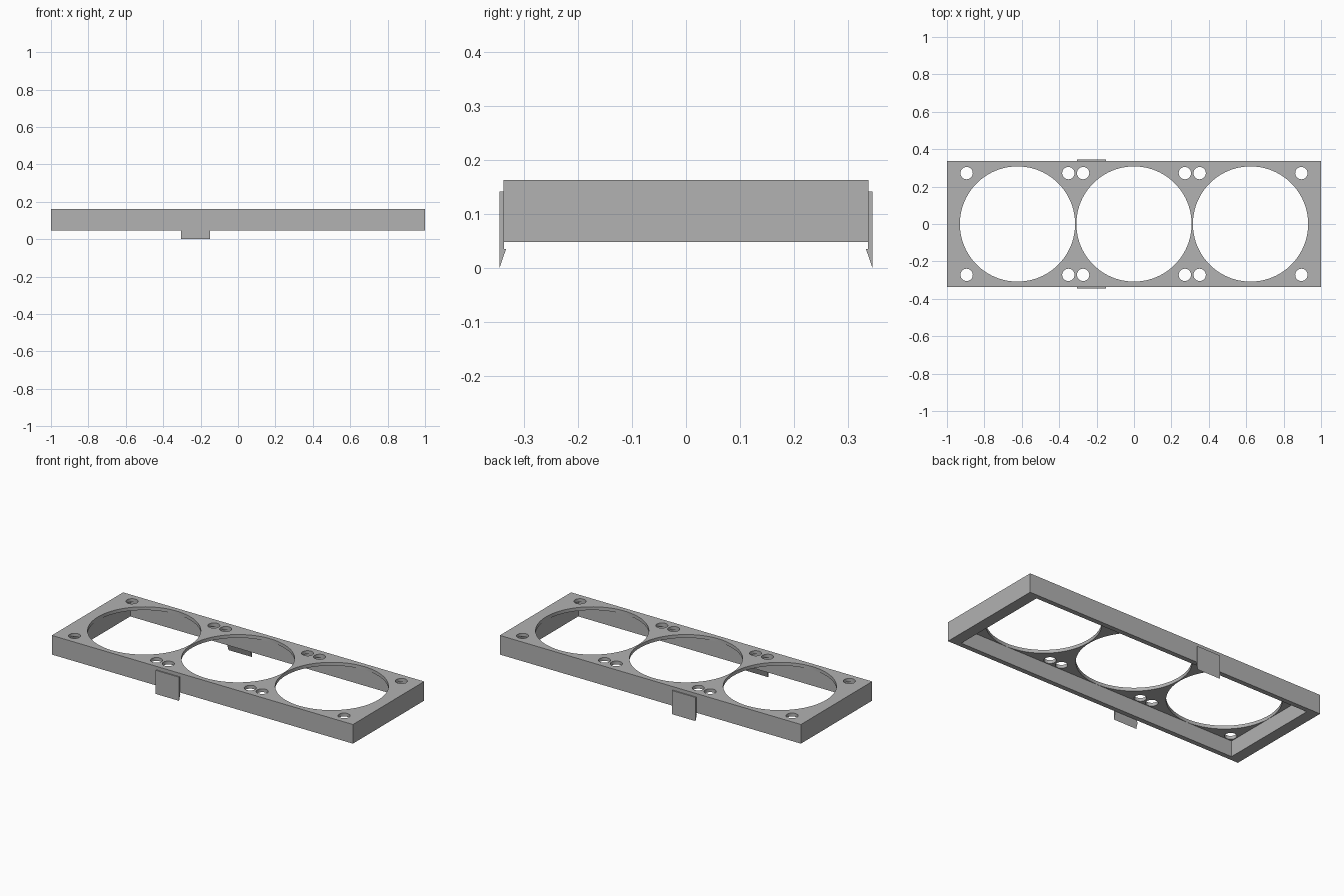
import bpy
import bmesh
import math
from mathutils import Matrix, Vector

default_cube = bpy.data.objects.get("Cube")
if default_cube:
    bpy.data.objects.remove(default_cube, do_unlink=True)

grey = bpy.data.materials.new("light grey plastic")
grey.use_nodes = True
colour = (0.445, 0.445, 0.445, 1)
grey.diffuse_color = colour
grey.node_tree.nodes["Principled BSDF"].inputs["Base Color"].default_value = colour

BOTTOM, TOP = 0.048, 0.163
HALF_X, HALF_Y = 1.0, 0.338
PLATE = 0.02
FAN_PITCH, FAN_RADIUS = 0.623, 0.308
SCREW_OFFSET, SCREW_RADIUS = 0.272, 0.033


def make_object(name, bm):
    bmesh.ops.recalc_face_normals(bm, faces=bm.faces)
    mesh = bpy.data.meshes.new(name)
    bm.to_mesh(mesh)
    bm.free()
    mesh.materials.append(grey)
    obj = bpy.data.objects.new(name, mesh)
    bpy.context.collection.objects.link(obj)
    return obj


def box(name, half_x, half_y, low, high):
    bm = bmesh.new()
    scale = Matrix.Diagonal((2 * half_x, 2 * half_y, high - low, 1))
    move = Matrix.Translation((0, 0, (low + high) / 2))
    bmesh.ops.create_cube(bm, size=1, matrix=move @ scale)
    return make_object(name, bm)


def add_cylinder(bm, x, y, radius, sides):
    bmesh.ops.create_cone(bm, cap_ends=True, segments=sides, radius1=radius,
                          radius2=radius, depth=0.2,
                          matrix=Matrix.Translation((x, y, TOP)))


def cut(target, cutter):
    cutter.hide_render = True
    bpy.context.view_layer.objects.active = target
    mod = target.modifiers.new("cut", 'BOOLEAN')
    mod.operation = 'DIFFERENCE'
    mod.solver = 'EXACT'
    mod.object = cutter
    bpy.ops.object.modifier_apply(modifier=mod.name)
    bpy.data.objects.remove(cutter, do_unlink=True)


# Frame: open-bottomed tray
frame = box("fan_frame", HALF_X, HALF_Y, BOTTOM, TOP)
cut(frame, box("cavity_cutter", 0.932, 0.309, BOTTOM - 0.1, TOP - PLATE))

# Three fan openings, each with four screw holes
holes = bmesh.new()
for i in (-1, 0, 1):
    centre = i * FAN_PITCH
    add_cylinder(holes, centre, 0, FAN_RADIUS, 96)
    for sx in (-1, 1):
        for sy in (-1, 1):
            add_cylinder(holes, centre + sx * SCREW_OFFSET,
                         sy * SCREW_OFFSET, SCREW_RADIUS, 32)
cut(frame, make_object("hole_cutter", holes))

bpy.ops.object.select_all(action='DESELECT')
frame.select_set(True)
bpy.context.view_layer.objects.active = frame
bpy.ops.object.shade_smooth_by_angle(angle=math.radians(30))


# Snap clips: thin tabs with a tapered hook, on the front and back
def clip(name, side):
    profile = [(0.345, 0.142), (0.345, 0), (0.333, 0.035),
               (0.337, 0.035), (0.337, 0.142)]
    bm = bmesh.new()
    face = bm.faces.new([bm.verts.new((-0.305, side * y, z)) for y, z in profile])
    result = bmesh.ops.extrude_face_region(bm, geom=[face], use_keep_orig=True)
    moved = [v for v in result["geom"] if isinstance(v, bmesh.types.BMVert)]
    bmesh.ops.translate(bm, verts=moved, vec=Vector((0.155, 0, 0)))
    return make_object(name, bm)


clip("front_clip", -1)
clip("back_clip", 1)
